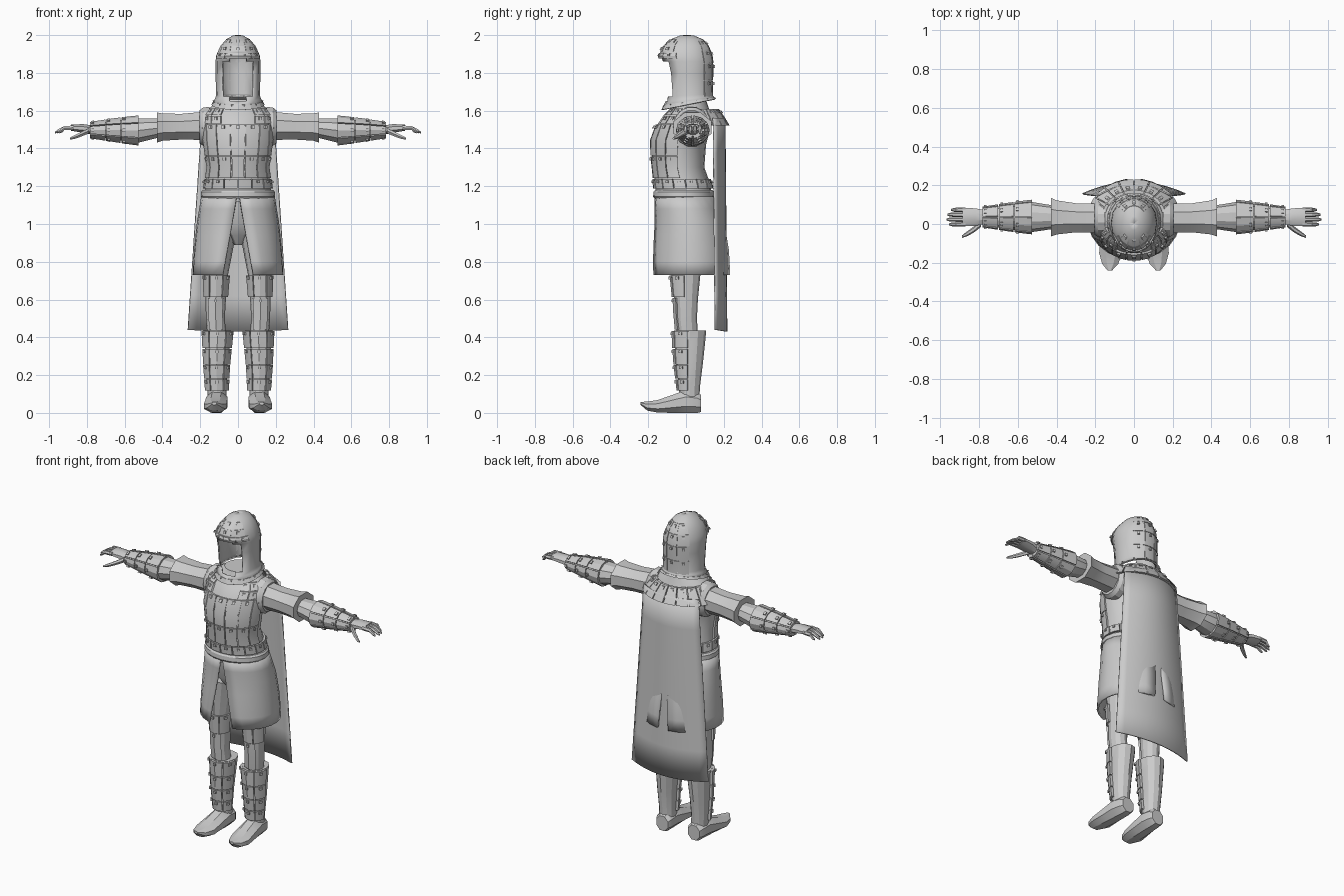
import bpy, bmesh, math
from mathutils import Vector

if "Cube" in bpy.data.objects:
    bpy.data.objects.remove(bpy.data.objects["Cube"])

grey = bpy.data.materials.new("plain grey")
grey.diffuse_color = (0.6, 0.6, 0.6, 1)
grey.use_nodes = True
grey.node_tree.nodes["Principled BSDF"].inputs["Base Color"].default_value = grey.diffuse_color

# local frame mappings: standing, along the arm, along the foot
UP = lambda p: p
ARM = lambda p: Vector((p.z, p.y, p.x))
FOOT = lambda p: Vector((p.x, -p.z, p.y))


def finish(name, bm, mirror=False, thick=0):
    bmesh.ops.remove_doubles(bm, verts=bm.verts, dist=0.0005)
    bmesh.ops.recalc_face_normals(bm, faces=bm.faces)
    me = bpy.data.meshes.new(name)
    bm.to_mesh(me)
    bm.free()
    me.materials.append(grey)
    ob = bpy.data.objects.new(name, me)
    bpy.context.collection.objects.link(ob)
    if mirror:
        ob.modifiers.new("mirror", 'MIRROR')
    if thick:
        s = ob.modifiers.new("shell", 'SOLIDIFY')
        s.thickness, s.offset = thick, 0
    return ob


def at(rings, a, z, off=0.0):
    """Point on a lofted surface; rings are (z, cx, cy, rx, ry), angle 0 is front."""
    lo, hi = rings[0], rings[-1]
    for p, q in zip(rings, rings[1:]):
        if p[0] <= z <= q[0]:
            lo, hi = p, q
            break
    t = min(1, max(0, (z - lo[0]) / (hi[0] - lo[0])))
    _, cx, cy, rx, ry = [u + (v - u) * t for u, v in zip(lo, hi)]
    return Vector((cx + (rx + off) * math.sin(a), cy - (ry + off) * math.cos(a), z))


def tube(name, rings, n=12, xf=UP, mirror=False, caps=True, hole=None, thick=0, flat=False):
    bm = bmesh.new()
    step = 2 * math.pi / n
    k = 1 / math.cos(step / 2) if flat else 1
    loops = []
    for z, cx, cy, rx, ry in rings:
        angs = [(i + (0.5 if flat else 0)) * step for i in range(n)]
        loops.append([bm.verts.new(xf(Vector((cx + rx * k * math.sin(a), cy - ry * k * math.cos(a), z))))
                      for a in angs])
    for j in range(len(rings) - 1):
        zm = (rings[j][0] + rings[j + 1][0]) / 2
        for i in range(n):
            a = math.degrees((i + 0.5) * step)
            if hole and hole(min(a, 360 - a), zm):
                continue
            m = (i + 1) % n
            bm.faces.new((loops[j][i], loops[j][m], loops[j + 1][m], loops[j + 1][i]))
    if caps:
        bm.faces.new(loops[0])
        bm.faces.new(loops[-1])
    return finish(name, bm, mirror, thick)


def patch(bm, rings, a0, a1, z0, z1, off, th, xf, nu=3, nv=3):
    """Curved slab lying on a lofted surface."""
    def grid(o):
        return [[bm.verts.new(xf(at(rings, a0 + (a1 - a0) * i / (nu - 1),
                                    z0 + (z1 - z0) * j / (nv - 1), o)))
                 for i in range(nu)] for j in range(nv)]
    inn, out = grid(off), grid(off + th)
    for g in (inn, out):
        for j in range(nv - 1):
            for i in range(nu - 1):
                bm.faces.new((g[j][i], g[j][i + 1], g[j + 1][i + 1], g[j + 1][i]))
    rim = [(0, i) for i in range(nu)] + [(j, nu - 1) for j in range(1, nv)]
    rim += [(nv - 1, i) for i in range(nu - 2, -1, -1)] + [(j, 0) for j in range(nv - 2, 0, -1)]
    for (j, i), (l, k) in zip(rim, rim[1:] + rim[:1]):
        bm.faces.new((inn[j][i], inn[l][k], out[l][k], out[j][i]))


def plates(name, rings, cols, rows, th=0.009, gap=0.005, xf=UP, mirror=False, rivet=0.007):
    """Riveted armour: one slab per cell, with a square rivet near its upper edge."""
    bm = bmesh.new()
    for z0, z1 in zip(rows, rows[1:]):
        for d0, d1 in zip(cols, cols[1:]):
            a0, a1 = math.radians(d0), math.radians(d1)
            am = (a0 + a1) / 2
            c = at(rings, am, z1)
            r = max(0.03, (c - at(rings, am + math.pi, z1)).length / 2)
            g = gap / r / 2
            patch(bm, rings, a0 + g, a1 - g, z0 + gap / 2, z1 - gap / 2, -0.004, th + 0.004, xf)
            zr, w = z1 - gap - rivet * 1.6, rivet / r
            patch(bm, rings, am - w, am + w, zr - rivet, zr + rivet, th - 0.002, 0.009, xf, 2, 2)
    return finish(name, bm, mirror)


def sheet(name, f, nu, nv, thick, mirror=False):
    bm = bmesh.new()
    g = [[bm.verts.new(f(i / nu, j / nv)) for i in range(nu + 1)] for j in range(nv + 1)]
    for j in range(nv):
        for i in range(nu):
            bm.faces.new((g[j][i], g[j][i + 1], g[j + 1][i + 1], g[j + 1][i]))
    return finish(name, bm, mirror, thick)


# hood with open face, sloping collar and jutting brim
hood = [(1.63, 0, .015, .135, .14), (1.66, 0, .018, .118, .122), (1.68, 0, .016, .112, .118),
        (1.8, 0, .012, .115, .126), (1.86, 0, .005, .115, .134), (1.89, 0, -.003, .112, .137),
        (1.94, 0, 0, .09, .118), (1.975, 0, .005, .06, .082), (1.994, 0, .005, .025, .035),
        (1.997, 0, .005, .001, .001)]
drop = lambda p: Vector((p.x, p.y, p.z + 0.2 * p.y * max(0, (1.70 - p.z) / .07)))
tube("hood", hood, 16, drop, caps=False, thick=.008,
     hole=lambda a, z: a < (45 if 1.68 < z < 1.86 else 23) and 1.66 < z < 1.89)
plates("hood_back_plates", hood, [130, 163, 197, 230], [1.67, 1.76, 1.85, 1.92, 1.975], th=.007)
plates("hood_front_plates", hood, [-62, -22, 22, 62], [1.91, 1.945, 1.985], th=.007)
plates("hood_brim", hood, [-70, -35, 0, 35, 70], [1.875, 1.905], th=.01, gap=.002, rivet=.005)
plates("hood_collar_trim", hood, list(range(0, 361, 30)), [1.63, 1.648], th=.006, gap=0,
       xf=drop, rivet=.002)

# torso, vest plates and belt
torso = [(1.12, 0, -.012, .18, .145), (1.2, 0, -.015, .172, .148), (1.3, 0, -.038, .158, .135),
         (1.42, 0, -.04, .176, .146), (1.5, 0, -.022, .182, .148), (1.58, 0, .01, .18, .125),
         (1.615, 0, .02, .15, .1), (1.66, 0, .02, .09, .085)]
tube("torso", torso, 20)
front = [-88, -62, -37, -12, 12, 37, 62, 88]
plates("vest_plates", torso, front, [1.24, 1.36, 1.53])
plates("vest_hem_plates", torso, list(range(-168, 193, 24)), [1.185, 1.24], th=.012)
for s in (0, 1):
    cols = [28, 48, 70] if s else [-70, -48, -28]
    plates("shoulder_strap", torso, cols, [1.53, 1.575, 1.615])
tube("belt", [(1.135, 0, -.012, .19, .155), (1.145, 0, -.012, .197, .162),
              (1.17, 0, -.012, .195, .16), (1.18, 0, -.012, .186, .152)], 20)

# plated mantle behind the neck
mantle = [(1.52, 0, .05, .225, .17), (1.57, 0, .045, .19, .145), (1.635, 0, .03, .125, .115)]
plates("mantle_plates", mantle, list(range(100, 261, 20)), [1.52, 1.61], th=.012, gap=.004)


# cape, bowed backwards and wider at the hem
def cape(u, v):
    s = 2 * u - 1
    w = .19 + .075 * v
    return Vector((s * w, .215 - .06 * s * s - .01 * (1 - v), 1.56 - v * (1.13 - .01 * s * s)))


sheet("cape", cape, 12, 6, .008)

# long split skirt
skirt = [(.73, 0, .025, .235, .205), (.85, 0, .025, .228, .2), (1.0, 0, .018, .213, .18),
         (1.15, 0, -.01, .188, .152)]


def skirt_half(u, v):
    a0, a1 = math.radians(2 + 18 * v), math.radians(179 - 8 * v)
    return at(skirt, a0 + (a1 - a0) * u, 1.15 - .42 * v)


sheet("skirt", skirt_half, 10, 6, .012, True)

# hips and legs
tube("hips", [(.89, 0, -.01, .02, .04), (.94, 0, -.01, .06, .08), (1.0, 0, -.005, .14, .12),
              (1.13, 0, -.01, .16, .13)])
leg = [(.38, .11, .01, .05, .055), (.5, .12, 0, .05, .058), (.6, .118, 0, .054, .063),
       (.73, .115, 0, .062, .076), (.95, .095, 0, .085, .1)]
tube("leg", leg, 12, mirror=True)
plates("thigh_plates", leg, [-85, -30, 30, 85], [.61, .73], th=.011, mirror=True)
plates("knee_plate", leg, [-42, 42], [.44, .61], th=.008, mirror=True)

# boots
shaft = [(.05, .11, .02, .05, .052), (.13, .112, .018, .05, .055), (.25, .113, .018, .058, .07),
         (.36, .11, .02, .066, .08), (.435, .108, .022, .072, .085)]
tube("boot_shaft", shaft, 12, mirror=True)
plates("greave_plates", shaft, [-85, -32, 32, 85], [.115, .18, .255, .34, .435], th=.014, mirror=True)
tube("boot_foot", [(-.08, .11, .05, .04, .045), (-.06, .11, .055, .05, .055), (0, .112, .06, .056, .06),
                   (.07, .115, .048, .058, .048), (.15, .12, .035, .06, .033),
                   (.205, .123, .036, .042, .024), (.24, .125, .05, .012, .008)],
     8, FOOT, True, flat=True)

# arms: armhole, sleeve, forearm, bracer
tube("armhole_rim", [(.15, 1.515, .03, .108, .1), (.185, 1.515, .03, .104, .098),
                     (.205, 1.515, .03, .088, .084)], 14, ARM, True)
tube("sleeve", [(.17, 1.52, .03, .075, .075), (.3, 1.515, .032, .068, .075),
                (.4, 1.513, .034, .072, .088), (.43, 1.511, .035, .08, .1)], 8, ARM, True, flat=True)
forearm = [(.4, 1.51, .035, .05, .058), (.53, 1.495, .036, .068, .078), (.65, 1.497, .036, .052, .062),
           (.78, 1.497, .036, .032, .042)]
tube("forearm", forearm, 10, ARM, True)
plates("bracer_plates", forearm, list(range(-30, 331, 60)), [.525, .62, .7, .785],
       th=.012, xf=ARM, mirror=True)

# hands
tube("palm", [(.77, 1.497, .036, .024, .036), (.82, 1.506, .036, .023, .045),
              (.885, 1.51, .036, .016, .047)], 8, ARM, True, flat=True)
for i, tip in enumerate((.955, .968, .965, .945)):
    y = -.002 + i * .025
    tube("finger", [(.87, 1.51, y, .013, .012), (.92, 1.508, y, .012, .0115),
                    (tip - .015, 1.493, y, .01, .01), (tip, 1.484, y, .005, .005)], 6, ARM, True)
tube("thumb", [(.79, 1.493, .005, .016, .02), (.83, 1.475, -.03, .014, .016),
               (.865, 1.46, -.052, .011, .012), (.89, 1.452, -.066, .006, .006)], 6, ARM, True)

# crisp edges, soft curves
bpy.ops.object.select_all(action='SELECT')
bpy.context.view_layer.objects.active = bpy.context.selected_objects[0]
bpy.ops.object.shade_smooth_by_angle(angle=math.radians(25))
